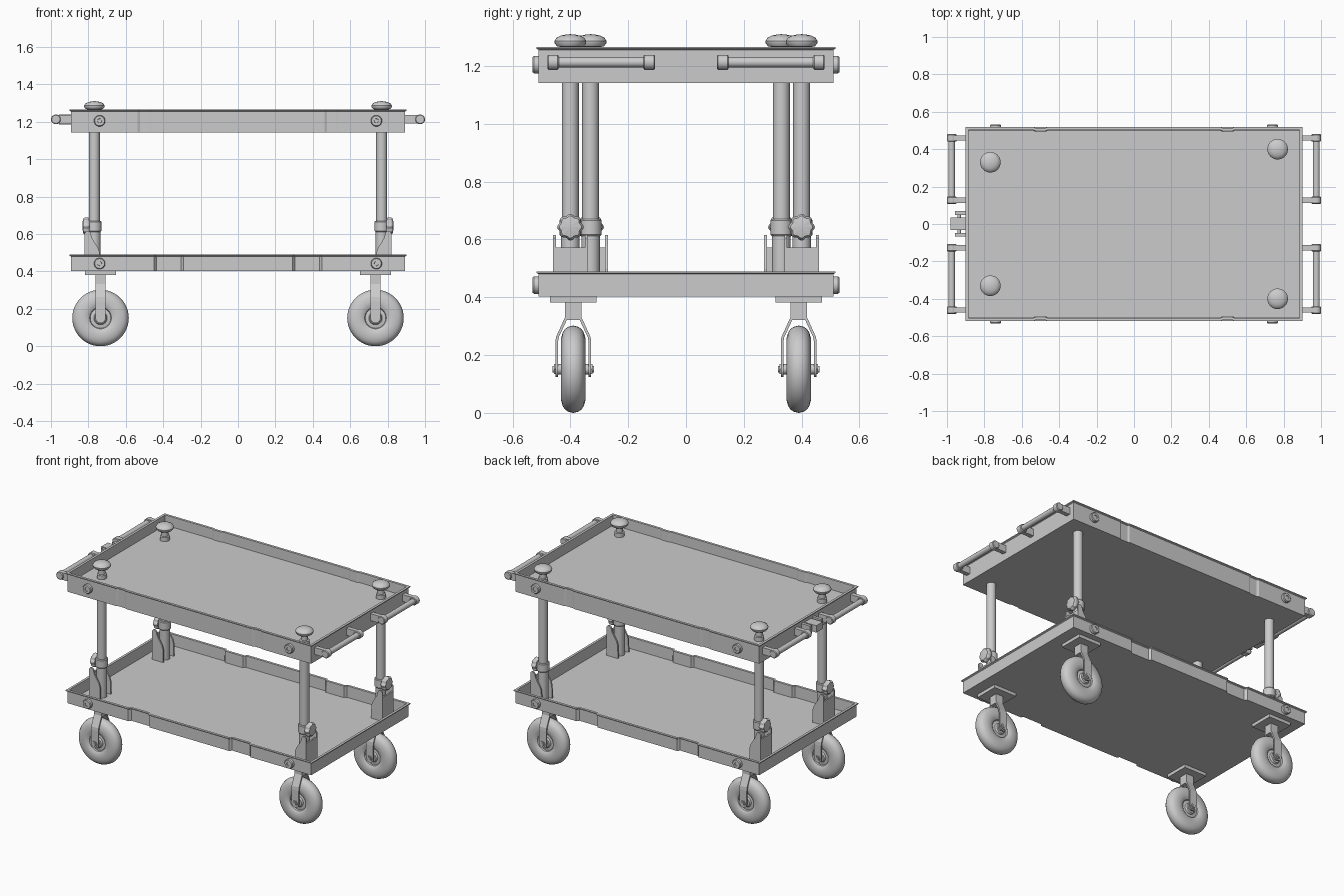
import bpy, bmesh
from math import sin, cos, pi, radians

if "Cube" in bpy.data.objects:
    bpy.data.objects.remove(bpy.data.objects["Cube"])


def loft(name, rings, smooth=True):
    """Skin closed rings of equal length and cap both ends."""
    bm = bmesh.new()
    vs = [[bm.verts.new(p) for p in r] for r in rings]
    n = len(rings[0])
    for a, b in zip(vs, vs[1:]):
        for i in range(n):
            j = (i + 1) % n
            bm.faces.new((a[i], a[j], b[j], b[i]))
    bm.faces.new(vs[0])
    bm.faces.new(vs[-1])
    bmesh.ops.recalc_face_normals(bm, faces=bm.faces)
    me = bpy.data.meshes.new(name)
    bm.to_mesh(me)
    bm.free()
    ob = bpy.data.objects.new(name, me)
    bpy.context.collection.objects.link(ob)
    if smooth:
        bpy.ops.object.select_all(action='DESELECT')
        ob.select_set(True)
        bpy.context.view_layer.objects.active = ob
        bpy.ops.object.shade_smooth_by_angle(angle=radians(35))
    return ob


def place(axis, a, b, t):
    return {'x': (t, a, b), 'y': (a, t, b), 'z': (a, b, t)}[axis]


def prism(name, pts, axis, lo, hi):
    """Extrude a 2D outline along an axis."""
    return loft(name, [[place(axis, a, b, t) for a, b in pts] for t in (lo, hi)], False)


def box(name, x0, x1, y0, y1, z0, z1):
    return prism(name, [(x0, y0), (x1, y0), (x1, y1), (x0, y1)], 'z', z0, z1)


def lathe(name, prof, axis, ca, cb, n=32, lobes=0, amp=0.0):
    """Revolve (radius, position) pairs about an axis through (ca, cb)."""
    rings = []
    for r, t in prof:
        ring = []
        for i in range(n):
            w = 2 * pi * i / n
            q = r * (1 + amp * cos(lobes * w))
            ring.append(place(axis, ca + q * cos(w), cb + q * sin(w), t))
        rings.append(ring)
    return loft(name, rings)


def cyl(name, r, axis, ca, cb, lo, hi, n=32):
    return lathe(name, [(r, lo), (r, hi)], axis, ca, cb, n)


def tray(name, z0, floor, z1, rec_x, rec_w, depth):
    """Open tray with a folded rim and shallow recesses in both long walls."""
    def outline(inset, z):
        hx, hy, s = 0.902 - inset, 0.518 - inset, 0.012
        half = [(-hx, -hy)]
        for c in (-rec_x, rec_x):
            half += [(c - rec_w, -hy), (c - rec_w + s, -hy + depth),
                     (c + rec_w - s, -hy + depth), (c + rec_w, -hy)]
        half.append((hx, -hy))
        return [(x, y, z) for x, y in half + [(-x, -y) for x, y in half]]
    prof = [(.008, z0), (.008, z1 - .010), (0, z1 - .006), (0, z1),
            (.016, z1), (.018, floor)]
    return loft(name, [outline(i, z) for i, z in prof], False)


tray("upper_tray", 1.142, 1.2, 1.266, 0.5, 0.037, 0.006)
tray("lower_tray", 0.403, 0.415, 0.49, 0.37, 0.078, 0.015)

for sx in (-1, 1):
    for sy in (-1, 1):
        # Round bumpers on the long sides of both trays
        for z in (0.442, 1.205):
            lathe("side_bumper", [(.03, sy * .505), (.03, sy * .526), (.026, sy * .531),
                                  (.012, sy * .531), (.011, sy * .526)], 'y', sx * .74, z)

        # End handles: bar, collars and arms
        cyl("handle_bar", .018, 'y', sx * .975, 1.213, sy * .11, sy * .48, 20)
        for y in (.127, .46):
            lathe("handle_collar", [(.022, sy * (y - .02)), (.026, sy * (y - .016)),
                                    (.026, sy * (y + .016)), (.022, sy * (y + .02))],
                  'y', sx * .974, 1.213, 24)
            box("handle_arm", sx * .89, sx * .972, sy * (y - .014), sy * (y + .014), 1.19, 1.236)

        # Post with sleeve, clamp and mushroom cap
        px = sx * .768
        py = sy * (.40 if sx > 0 else .33)
        cyl("post", .029, 'z', px, py, .42, 1.20)
        cyl("post_sleeve", .032, 'z', px, py, .415, .64)
        lathe("post_clamp", [(.034, .612), (.038, .617), (.038, .665), (.034, .67)], 'z', px, py)
        lathe("post_cap", [(.03, 1.195), (.03, 1.226), (.022, 1.229), (.022, 1.264),
                           (.046, 1.268), (.054, 1.278), (.055, 1.286), (.049, 1.297),
                           (.034, 1.305), (.016, 1.309), (.002, 1.31)], 'z', px, py)

        # Lobed clamp knob facing outwards
        lathe("clamp_knob", [(.014, px), (.014, sx * .79), (.038, sx * .795), (.043, sx * .803),
                             (.043, sx * .818), (.036, sx * .828), (.012, sx * .832)],
              'x', py, .643, 64, 8, .07)

        # U-shaped post bracket
        side = [(.737, .41), (.82, .41), (.82, .605), (.812, .615), (.797, .615), (.788, .605),
                (.782, .58), (.765, .552), (.748, .525), (.74, .50)]
        for dy in (-.055, .055):
            prism("bracket_side", [(sx * x, z) for x, z in side], 'y',
                  py + dy - .005, py + dy + .005)
        box("bracket_plate", sx * .81, sx * .82, py - .055, py + .055, .41, .572)

        # Caster: mounting plate, fork, tyre, hub and axle
        cx, cy = sx * .735, sy * .39
        box("caster_plate", cx - .082, cx + .082, cy - .08, cy + .08, .382, .404)
        arm = [(.028, .384), (.028, .332), (.06, .262), (.062, .24), (.062, .15),
               (.053, .15), (.053, .24), (.051, .26), (.022, .322)]
        fork = arm + [(-y, z) for y, z in reversed(arm)]
        prism("caster_fork", [(cy + y, z) for y, z in fork], 'x', cx - .027, cx + .027)
        for d in (-1, 1):
            cyl("fork_eye", .027, 'y', cx, .151, cy + d * .053, cy + d * .062)
            cyl("axle_nut", .02, 'y', cx, .151, cy + d * .060, cy + d * .067, 6)
            cyl("wheel_spacer", .018, 'y', cx, .151, cy + d * .03, cy + d * .054, 20)
        cyl("axle", .011, 'y', cx, .151, cy - .072, cy + .072, 16)
        half = [(.054, .02), (.058, .033), (.070, .040), (.088, .043), (.108, .042),
                (.126, .037), (.139, .029), (.147, .017)]
        tyre = half + [(.151, 0)] + [(r, -y) for r, y in reversed(half)]
        lathe("caster_tyre", [(r, cy + y) for r, y in tyre], 'y', cx, .151, 48)
        hub = [(.03, .038), (.034, .034), (.036, .027), (.055, .024)]
        hub += [(r, -y) for r, y in reversed(hub)]
        lathe("wheel_hub", [(r, cy + y) for r, y in hub], 'y', cx, .151)

# Latch between the left handles
box("latch_block", -.98, -.89, -.033, .035, 1.19, 1.236)
for y in (-.057, .059):
    box("latch_plate", -.957, -.89, y - .01, y + .01, 1.185, 1.24)
cyl("latch_pin", .01, 'y', -.935, 1.213, -.06, .06, 16)
